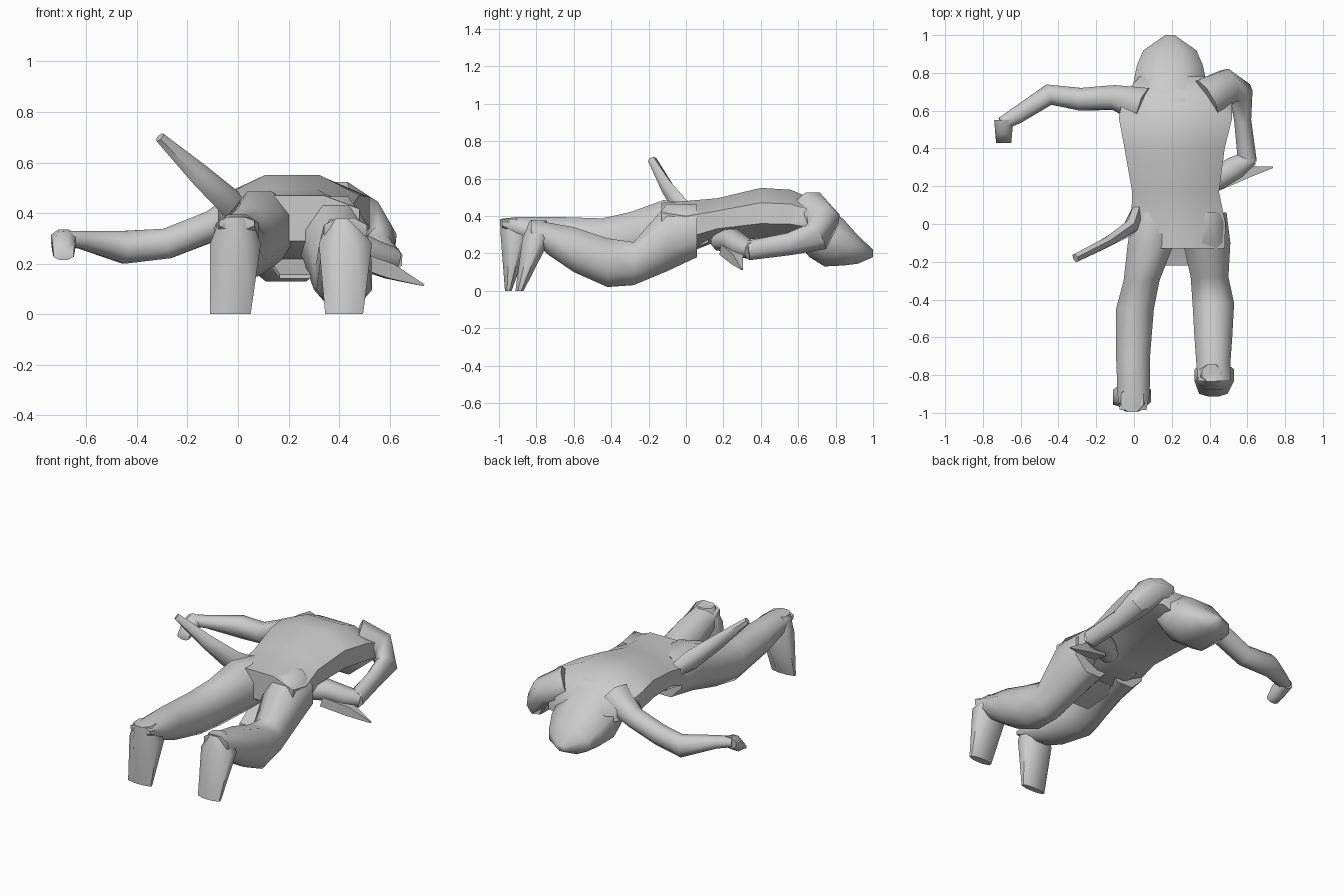
import bpy, bmesh, math
from mathutils import Vector


def loft(name, rings, axis=None, sides=8):
    """Skin rings (x, y, z, half width, half height) along a path or a fixed axis."""
    bm = bmesh.new()
    centres = [Vector(r[:3]) for r in rings]
    loops = []
    k = 1 / math.cos(math.pi / sides)
    for i, (c, r) in enumerate(zip(centres, rings)):
        if axis:
            t = Vector(axis).normalized()
        else:
            a, b = centres[max(i - 1, 0)], centres[min(i + 1, len(rings) - 1)]
            t = (b - a).normalized()
        u = t.cross(Vector((0, 0, 1)))
        u = u.normalized() if u.length > 0.05 else Vector((1, 0, 0))
        v = u.cross(t)
        loops.append([bm.verts.new(c + u * r[3] * k * math.cos((j + .5) * math.tau / sides)
                                   + v * r[4] * k * math.sin((j + .5) * math.tau / sides))
                      for j in range(sides)])
    for a, b in zip(loops, loops[1:]):
        for j in range(sides):
            n = (j + 1) % sides
            bm.faces.new((a[j], a[n], b[n], b[j]))
    bm.faces.new(loops[0])
    bm.faces.new(loops[-1])
    bmesh.ops.recalc_face_normals(bm, faces=bm.faces)
    mesh = bpy.data.meshes.new(name)
    bm.to_mesh(mesh)
    bm.free()
    ob = bpy.data.objects.new(name, mesh)
    bpy.context.collection.objects.link(ob)
    bpy.ops.object.select_all(action='DESELECT')
    ob.select_set(True)
    bpy.context.view_layer.objects.active = ob
    bpy.ops.object.shade_smooth_by_angle(angle=math.radians(55))
    return ob


Y, Z = (0, 1, 0), (0, 0, 1)

# Arched torso lying face down
loft("torso", [(.24, -.13, .38, .24, .09), (.235, 0, .34, .25, .14),
               (.22, .17, .38, .23, .115), (.215, .4, .415, .265, .135),
               (.22, .56, .41, .30, .13), (.23, .68, .38, .29, .11),
               (.23, .78, .34, .20, .08)], Y)

# Hooded head, face to the ground
loft("head", [(.19, .55, .42, .17, .11), (.19, .66, .34, .19, .16),
              (.19, .74, .29, .195, .16), (.19, .84, .26, .175, .125),
              (.19, .92, .22, .14, .075), (.19, 1.0, .2, .025, .02)], Y)

# Legs: the left one straighter, the right one kneeling
loft("left_leg", [(.12, .06, .33, .13, .13), (.085, -.12, .335, .12, .15),
                  (.04, -.3, .285, .095, .135), (.005, -.45, .265, .1, .122),
                  (-.005, -.7, .295, .09, .1), (-.002, -.9, .335, .085, .06),
                  (-.005, -.985, .36, .07, .025)], Y)
loft("right_leg", [(.36, .06, .32, .13, .14), (.385, -.1, .285, .125, .18),
                   (.40, -.28, .145, .1, .115), (.42, -.42, .15, .11, .13),
                   (.42, -.6, .22, .1, .12), (.42, -.74, .28, .09, .085),
                   (.425, -.83, .335, .085, .045)], Y)

# Feet pointing down to the ground
loft("left_foot", [(-.03, -.95, 0, .08, .018), (-.01, -.91, .28, .1, .08),
                   (-.01, -.93, .385, .06, .065)], Z)
loft("right_foot", [(.42, -.89, 0, .075, .022), (.425, -.80, .28, .105, .075),
                    (.41, -.79, .375, .05, .045)], Z)

# Left arm stretched outwards
loft("left_arm", [(.06, .62, .42, .1, .09), (-.1, .67, .35, .065, .06),
                  (-.28, .66, .28, .06, .06), (-.45, .685, .265, .055, .065),
                  (-.62, .575, .295, .045, .035), (-.70, .53, .3, .035, .03)])
loft("left_hand", [(-.69, .55, .3, .05, .035), (-.69, .48, .27, .045, .05),
                   (-.69, .43, .235, .04, .02)], Y)

# Right arm folded under the body
loft("right_upper_arm", [(.38, .66, .43, .11, .1), (.5, .73, .38, .09, .08),
                         (.565, .70, .29, .06, .08), (.575, .55, .25, .045, .06),
                         (.6, .33, .215, .05, .052)])
loft("right_forearm", [(.62, .35, .215, .04, .045), (.54, .3, .235, .06, .055),
                       (.45, .25, .27, .065, .06), (.34, .18, .27, .055, .055)])

# Tapered spike held by the right hand
loft("right_hand_spike", [(.45, .22, .22, .04, .03), (.6, .275, .17, .03, .03),
                          (.735, .3, .115, .004, .004)], sides=4)

# Sheath sticking up from the left hip
loft("sheath", [(.03, .1, .38, .03, .04), (-.02, -.02, .43, .035, .055),
                (-.15, -.1, .55, .026, .04), (-.31, -.18, .70, .022, .018)], sides=6)

# Loose front flap of the tunic
loft("tunic_flap", [(.23, .12, .27, .15, .01), (.23, -.05, .2, .1, .01),
                    (.235, -.22, .15, .07, .008)], Y, sides=4)
